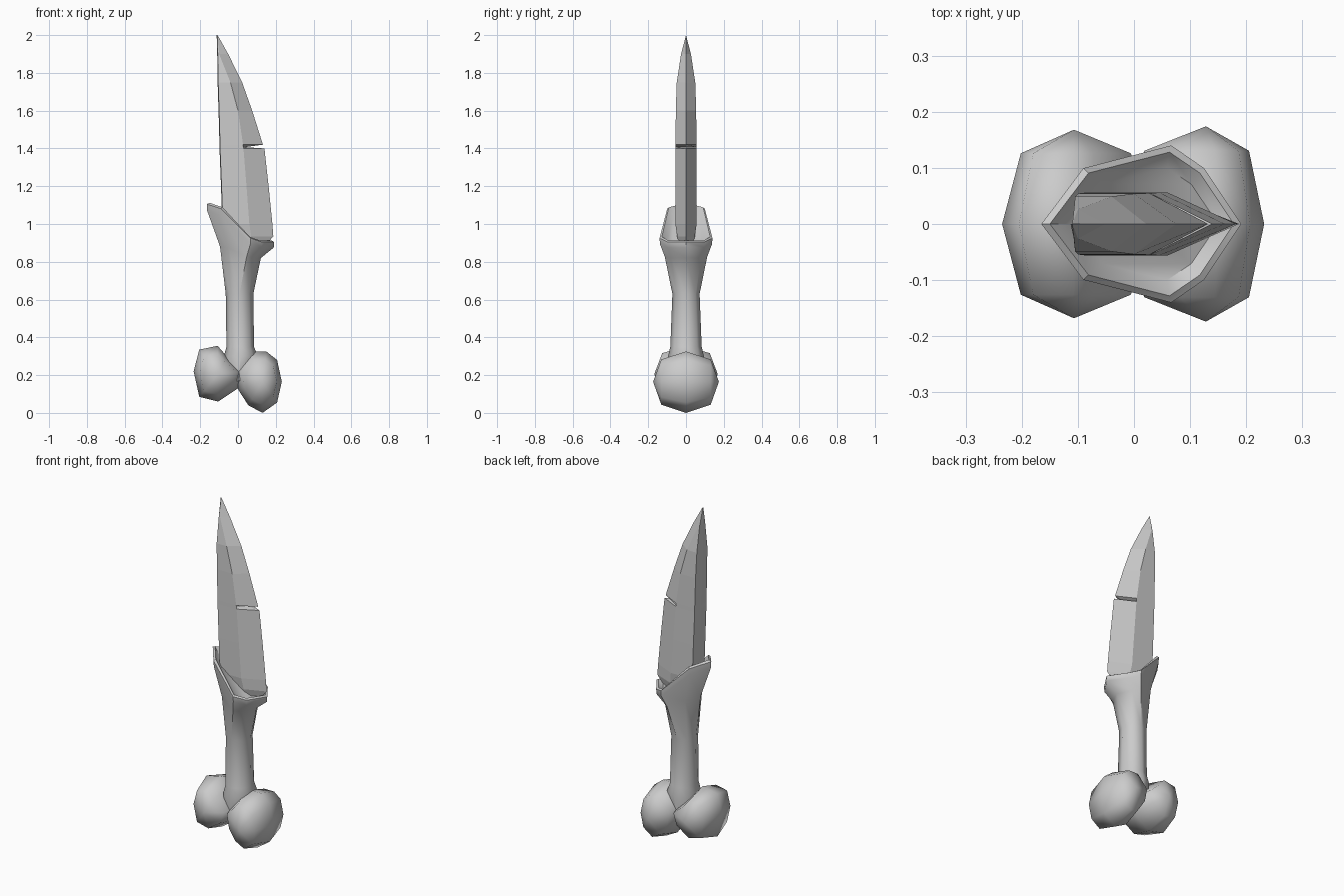
import bpy, bmesh, math

cube = bpy.data.objects.get("Cube")
if cube:
    bpy.data.objects.remove(cube)

mat = bpy.data.materials.new("bone_grey")
mat.use_nodes = True
GREY = (0.6, 0.6, 0.6, 1)
mat.diffuse_color = GREY
mat.node_tree.nodes["Principled BSDF"].inputs["Base Color"].default_value = GREY


def loft(name, rings, sharp_angle=None):
    """Skin a stack of closed rings and cap both ends."""
    bm = bmesh.new()
    loops = [[bm.verts.new(p) for p in ring] for ring in rings]
    for a, b in zip(loops, loops[1:]):
        for i in range(len(a)):
            j = (i + 1) % len(a)
            bm.faces.new((a[i], a[j], b[j], b[i]))
    bm.faces.new(loops[0])
    bm.faces.new(loops[-1])
    bmesh.ops.remove_doubles(bm, verts=bm.verts, dist=0.0005)
    bmesh.ops.recalc_face_normals(bm, faces=bm.faces)
    mesh = bpy.data.meshes.new(name)
    bm.to_mesh(mesh)
    bm.free()
    mesh.materials.append(mat)
    if sharp_angle:
        mesh.shade_smooth()
        mesh.set_sharp_from_angle(angle=math.radians(sharp_angle))
    obj = bpy.data.objects.new(name, mesh)
    bpy.context.collection.objects.link(obj)
    return obj


# Blade: height, spine x, ridge x, edge x, half thickness
BLADE = [
    (2.0, -0.11, -0.11, -0.108, 0.0),
    (1.9, -0.107, -0.1, -0.052, 0.026),
    (1.75, -0.105, -0.04, 0.022, 0.049),
    (1.6, -0.1, 0.0, 0.075, 0.054),
    (1.42, -0.095, 0.027, 0.132, 0.055),
    (1.407, -0.095, 0.028, 0.036, 0.055),
    (1.4, -0.095, 0.029, 0.14, 0.055),
    (1.2, -0.087, 0.045, 0.162, 0.056),
    (1.0, -0.08, 0.06, 0.182, 0.056),
    (0.935, -0.078, 0.07, 0.187, 0.047),
    (0.88, -0.07, 0.07, 0.14, 0.035),
]
loft("blade", [[(s, -w, z), (r, -w, z), (e, 0, z), (r, w, z), (s, w, z),
                (s - 0.003, 0, z)] for z, s, r, e, w in BLADE])

# Handle: each ring goes from a round shaft to the slanted socket rim
ROUND = [(-1, 0), (-0.71, 0.71), (0, 1), (0.71, 0.71), (1, 0)]
RIM = [(-1, 0), (-0.58, 0.71), (0.3, 1), (0.63, 0.71), (1, 0)]
SLANT = [1, 0.88, 0.1, 0, 0]


def handle_ring(z, cx, rx, ry, rise, shape):
    half = [(cx + rx * x, ry * y, z + rise * s) for (x, y), s in zip(shape, SLANT)]
    return half + [(x, -y, h) for x, y, h in half[-2:0:-1]]


loft("handle", [
    handle_ring(0.17, 0.0, 0.06, 0.08, 0, ROUND),
    handle_ring(0.3, 0.015, 0.09, 0.095, 0, ROUND),
    handle_ring(0.35, 0.012, 0.073, 0.083, 0, ROUND),
    handle_ring(0.63, 0.008, 0.073, 0.072, 0, ROUND),
    handle_ring(0.82, 0.013, 0.108, 0.112, 0.06, RIM),
    handle_ring(0.875, 0.013, 0.176, 0.138, 0.195, RIM),
    handle_ring(0.905, 0.013, 0.178, 0.14, 0.2, RIM),
    handle_ring(0.912, 0.014, 0.164, 0.128, 0.2, RIM),
    handle_ring(0.895, 0.02, 0.13, 0.1, 0.15, RIM),
], 50)


# Knuckles: an eight-sided outline in x and z, shrinking towards front and back
def knuckle(name, outline, cx, cz, depth):
    steps = [(-1, 0.001), (-0.75, 0.74), (0, 1), (0.75, 0.74), (1, 0.001)]
    loft(name, [[(cx + (x - cx) * s, y * depth, cz + (z - cz) * s) for x, z in outline]
                for y, s in steps], 75)


knuckle("right_knuckle", [(-0.235, 0.22), (-0.205, 0.335), (-0.108, 0.355), (-0.06, 0.3),
                          (0.03, 0.22), (0.0, 0.13), (-0.105, 0.06), (-0.205, 0.085)],
        -0.107, 0.205, 0.168)
knuckle("left_knuckle", [(0.232, 0.165), (0.207, 0.28), (0.15, 0.325), (0.065, 0.325),
                         (-0.02, 0.23), (0.0, 0.125), (0.055, 0.04), (0.13, 0.0),
                         (0.207, 0.055)],
        0.128, 0.165, 0.174)
